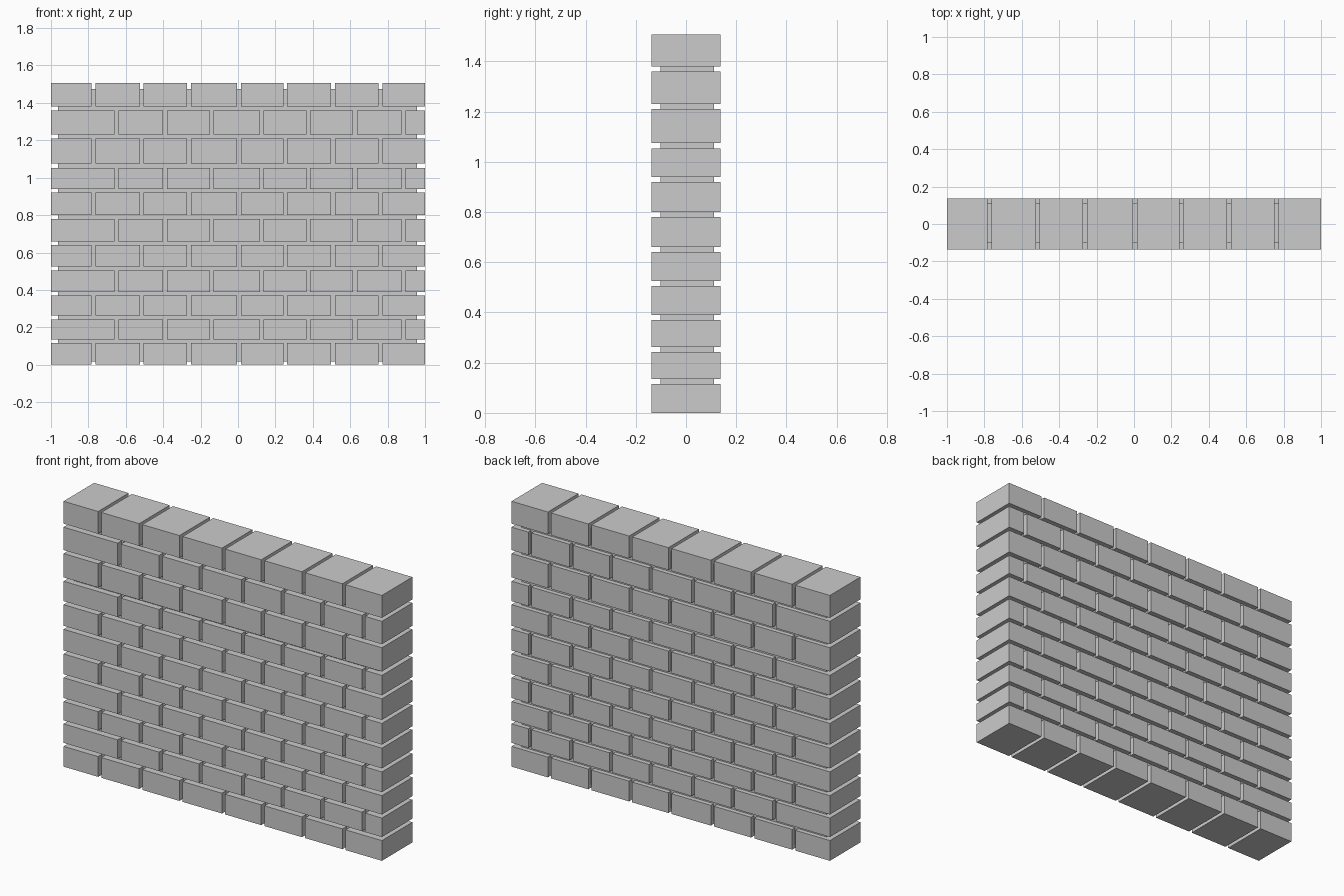
import bpy
import bmesh
from mathutils import Matrix, Vector

if "Cube" in bpy.data.objects:
    bpy.data.objects.remove(bpy.data.objects["Cube"])


def add_box(bm, lo, hi):
    lo, hi = Vector(lo), Vector(hi)
    m = Matrix.Translation((lo + hi) / 2) @ Matrix.Diagonal((hi - lo).to_4d())
    bmesh.ops.create_cube(bm, size=1.0, matrix=m)


def make_object(name, boxes):
    bm = bmesh.new()
    for lo, hi in boxes:
        add_box(bm, lo, hi)
    mesh = bpy.data.meshes.new(name)
    bm.to_mesh(mesh)
    bm.free()
    obj = bpy.data.objects.new(name, mesh)
    bpy.context.collection.objects.link(obj)


# Bottom and top height of each brick course
courses = [(0, .115), (.135, .243), (.263, .37), (.39, .505), (.525, .64),
           (.66, .78), (.80, .92), (.94, 1.053), (1.075, 1.21),
           (1.23, 1.36), (1.38, 1.507)]

# Centres of the upright joints in the two alternating bond patterns
joints = [[-.773, -.515, -.262, .005, .252, .508, .762],
          [-.65, -.39, -.14, .127, .375, .625, .885]]
HALF_GAP = .01
DEPTH = .137

# Brick courses, each brick running through the full wall depth
for row, (z0, z1) in enumerate(courses):
    cuts = joints[row % 2]
    starts = [-1.0] + [c + HALF_GAP for c in cuts]
    ends = [c - HALF_GAP for c in cuts] + [1.0]
    make_object(f"brick_course_{row + 1}",
                [((a, -DEPTH, z0), (b, DEPTH, z1)) for a, b in zip(starts, ends)])

# Recessed mortar core
make_object("mortar_core", [((-.962, -.101, .018), (.957, .111, 1.475))])
